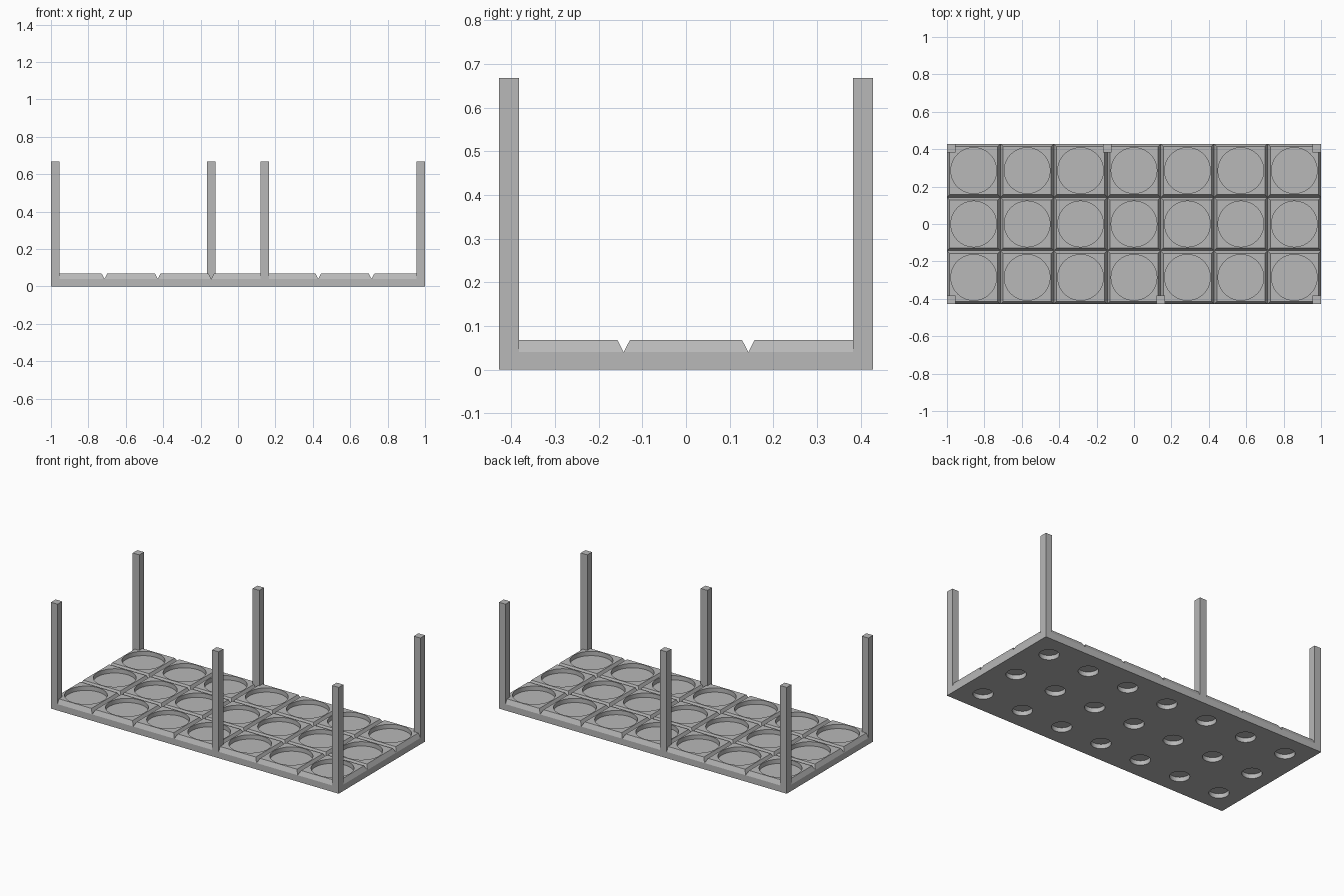
import bpy, bmesh
from math import cos, sin, pi

if "Cube" in bpy.data.objects:
    bpy.data.objects.remove(bpy.data.objects["Cube"], do_unlink=True)

COLS, ROWS, SIDES = 7, 3, 64
PITCH = 2 / COLS
HX, HY = 1.0, ROWS * PITCH / 2
TOP, GROOVE_Z, GROOVE_W = 0.068, 0.04, 0.0145
POCKET_R, POCKET_Z = 0.122, 0.041
HOLE_R, HOLE_Z = 0.057, 0.028
POST_W, POST_TOP = 0.046, 0.668

grey = bpy.data.materials.new("plain grey")
grey.use_nodes = True
grey.diffuse_color = (0.48, 0.48, 0.48, 1)
grey.node_tree.nodes["Principled BSDF"].inputs["Base Color"].default_value = grey.diffuse_color


def finish(bm, name):
    bmesh.ops.recalc_face_normals(bm, faces=bm.faces)
    mesh = bpy.data.meshes.new(name)
    bm.to_mesh(mesh)
    bm.free()
    mesh.materials.append(grey)
    obj = bpy.data.objects.new(name, mesh)
    bpy.context.collection.objects.link(obj)
    return obj


def ring(bm, cx, cy, size, z, square):
    """A circle, or a square outline with the same number of points."""
    verts = []
    for i in range(SIDES):
        c, s = cos(2 * pi * i / SIDES), sin(2 * pi * i / SIDES)
        k = size / max(abs(c), abs(s)) if square else size
        verts.append(bm.verts.new((cx + c * k, cy + s * k, z)))
    return verts


def add_cell(bm, cx, cy):
    """One tile: underside hole, outer wall, bevelled rim and round pocket."""
    half = PITCH / 2
    rings = [ring(bm, cx, cy, *r) for r in (
        (HOLE_R, HOLE_Z, False),
        (HOLE_R, 0, False),
        (half, 0, True),
        (half, GROOVE_Z, True),
        (half - GROOVE_W, TOP, True),
        (POCKET_R, TOP, False),
        (POCKET_R, POCKET_Z, False))]
    bm.faces.new(rings[0])
    bm.faces.new(rings[-1])
    for n, (a, b) in enumerate(zip(rings, rings[1:])):
        for i in range(SIDES):
            j = (i + 1) % SIDES
            # Walls are only needed on the outside of the tray
            if n == 2:
                mid = (a[i].co + a[j].co) / 2
                if abs(mid.x) < HX - 0.001 and abs(mid.y) < HY - 0.001:
                    continue
            bm.faces.new((a[i], a[j], b[j], b[i]))


# Tray of square tiles with V grooves between them
bm = bmesh.new()
for col in range(COLS):
    for row in range(ROWS):
        add_cell(bm, (col - (COLS - 1) / 2) * PITCH, (row - (ROWS - 1) / 2) * PITCH)
bmesh.ops.remove_doubles(bm, verts=bm.verts, dist=0.0001)
tray = finish(bm, "tray")
bpy.ops.object.select_all(action="DESELECT")
tray.select_set(True)
bpy.context.view_layer.objects.active = tray
bpy.ops.object.shade_smooth_by_angle(angle=pi / 9)


# Square posts at the corners and along both long sides
def post(name, x, y):
    bm = bmesh.new()
    bmesh.ops.create_cube(bm, size=1)
    base = 0.02
    bmesh.ops.scale(bm, vec=(POST_W, POST_W, POST_TOP - base), verts=bm.verts)
    bmesh.ops.translate(bm, vec=(x, y, (POST_TOP + base) / 2), verts=bm.verts)
    finish(bm, name)


for depth, sy in (("front", -1), ("back", 1)):
    y = sy * (HY - POST_W / 2)
    for side, sx in (("right", -1), ("left", 1)):
        post(f"{depth}_{side}_post", sx * (HX - POST_W / 2), y)
    post(f"{depth}_middle_post", -sy * PITCH / 2, y)
